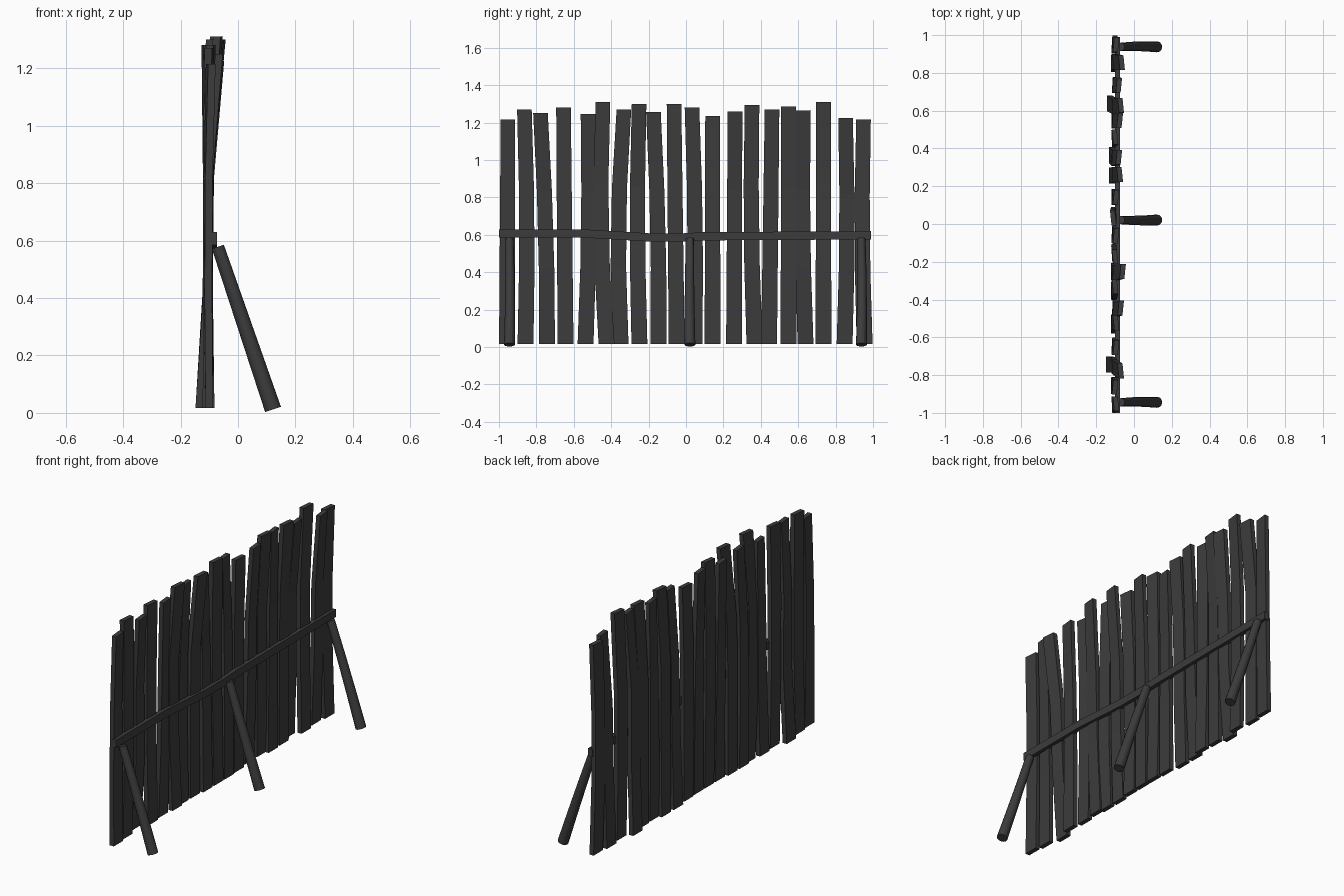
import bpy, bmesh
from math import cos, sin, pi
from mathutils import Vector

cube = bpy.data.objects.get("Cube")
if cube:
    bpy.data.objects.remove(cube, do_unlink=True)

wood = bpy.data.materials.new("charred dark wood")
wood.use_nodes = True
WOOD_COLOUR = (0.045, 0.045, 0.045, 1)
wood.diffuse_color = WOOD_COLOUR
wood.node_tree.nodes["Principled BSDF"].inputs["Base Color"].default_value = WOOD_COLOUR


def loft(name, rings):
    """Skin a row of matching vertex rings and cap both ends."""
    bm = bmesh.new()
    loops = [[bm.verts.new(point) for point in ring] for ring in rings]
    for lower, upper in zip(loops, loops[1:]):
        for i in range(len(lower)):
            j = (i + 1) % len(lower)
            bm.faces.new((lower[i], lower[j], upper[j], upper[i]))
    bm.faces.new(loops[0][::-1])
    bm.faces.new(loops[-1])
    bmesh.ops.recalc_face_normals(bm, faces=bm.faces)
    mesh = bpy.data.meshes.new(name)
    bm.to_mesh(mesh)
    bm.free()
    mesh.materials.append(wood)
    obj = bpy.data.objects.new(name, mesh)
    bpy.context.collection.objects.link(obj)
    return obj


def plank_ring(x, y, z, width, thick, twist):
    corners = [(-1, -1), (1, -1), (1, 1), (-1, 1)]
    return [Vector((x + a * thick / 2 + b * twist, y + b * width / 2, z)) for a, b in corners]


# Upright planks: foot y, bow, top y, height, foot x, top x
PLANKS = [
    (-.957, 0, -.952, 1.215, -.10, -.095),
    (-.858, .01, -.864, 1.27, -.11, -.10),
    (-.743, .01, -.778, 1.25, -.135, -.07),
    (-.644, 0, -.655, 1.28, -.10, -.095),
    (-.537, .01, -.524, 1.245, -.11, -.095),
    (-.425, -.02, -.444, 1.31, -.10, -.07),
    (-.35, -.02, -.332, 1.27, -.11, -.10),
    (-.249, -.01, -.251, 1.30, -.11, -.06),
    (-.147, .01, -.174, 1.255, -.10, -.10),
    (-.05, 0, -.064, 1.30, -.10, -.095),
    (.045, .01, .032, 1.28, -.10, -.11),
    (.142, 0, .142, 1.235, -.105, -.095),
    (.257, 0, .262, 1.26, -.12, -.075),
    (.366, -.01, .353, 1.295, -.12, -.08),
    (.444, 0, .46, 1.27, -.10, -.10),
    (.548, 0, .548, 1.285, -.105, -.075),
    (.639, -.01, .628, 1.265, -.13, -.07),
    (.735, 0, .735, 1.31, -.095, -.08),
    (.848, .01, .853, 1.225, -.11, -.065),
    (.955, -.01, .949, 1.215, -.10, -.095),
]
for n, (foot_y, bow, top_y, height, foot_x, top_x) in enumerate(PLANKS):
    rings = []
    for t in (0, .33, .66, 1):
        middle = 4 * t * (1 - t)
        x = foot_x + (top_x - foot_x) * t
        x += (-.107 - x) * middle * .8
        y = foot_y + (top_y - foot_y) * t + bow * middle
        z = .017 + (height - .017) * t
        twist = (.004 if n % 2 else -.004) * t
        rings.append(plank_ring(x, y, z, .085 - .007 * t, .026, twist))
    loft(f"plank_{n + 1}", rings)

# Cross rail along the rear of the planks, slightly sagging
RAIL = [(-1, .607), (-.55, .607), (-.2, .586), (-.03, .585), (.1, .592), (.99, .597)]
rail_rings = []
for y, z in RAIL:
    rail_rings.append([Vector((x, y, z + h))
                       for x, h in ((-.10, -.022), (-.073, -.022), (-.073, .022), (-.10, .022))])
loft("cross_rail", rail_rings)

# Leaning round props with a gentle bend
SIDES = 12
head, foot = Vector((-.07, 0, .578)), Vector((.122, 0, .012))
axis = (foot - head).normalized()
side = Vector((0, 1, 0))
normal = axis.cross(side)
for name, y, bend in (("right_prop", -.94, .008), ("middle_prop", .018, -.006),
                      ("left_prop", .942, .008)):
    rings = []
    for t in (0, .35, .7, 1):
        centre = head.lerp(foot, t) + side * (y + bend * (t - .5) * (1 if t < .5 else -1))
        radius = .022 + .007 * t
        rings.append([centre + radius * (side * cos(k * 2 * pi / SIDES) + normal * sin(k * 2 * pi / SIDES))
                      for k in range(SIDES)])
    prop = loft(name, rings)
    bpy.ops.object.select_all(action="DESELECT")
    prop.select_set(True)
    bpy.context.view_layer.objects.active = prop
    bpy.ops.object.shade_smooth_by_angle()
